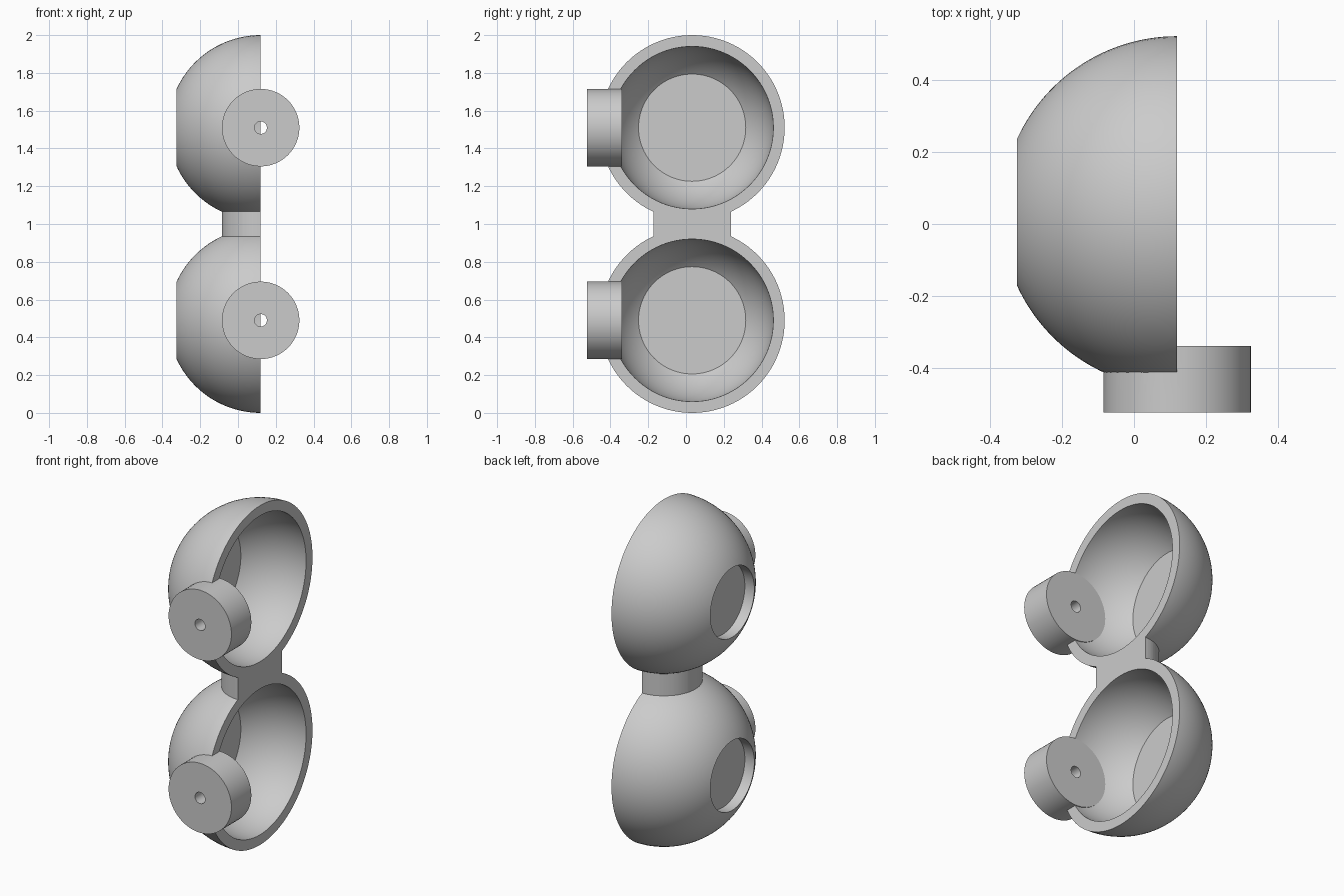
import bpy
import bmesh
from math import sqrt, sin, cos, pi, radians
from mathutils import Matrix, Vector

cube = bpy.data.objects.get("Cube")
if cube:
    bpy.data.objects.remove(cube, do_unlink=True)

RIM_X, MID_Y = 0.12, 0.0325      # plane of the rims, depth of the bowl centres
OUTER, INNER = 0.49, 0.43        # bowl radii
HEIGHTS = {"lower": 0.49, "upper": 1.51}
BOSS_R, BORE_R = 0.205, 0.033
FLOOR_IN, FLOOR_OUT = 0.323, 0.383   # depths of the bowl floor, inside and in the recess

grey = bpy.data.materials.new("plain_grey")
grey.use_nodes = True
colour = (0.6, 0.6, 0.6, 1)
grey.diffuse_color = colour
grey.node_tree.nodes["Principled BSDF"].inputs["Base Color"].default_value = colour


def finish(name, bm):
    bmesh.ops.recalc_face_normals(bm, faces=bm.faces[:])
    mesh = bpy.data.meshes.new(name)
    bm.to_mesh(mesh)
    bm.free()
    mesh.materials.append(grey)
    obj = bpy.data.objects.new(name, mesh)
    bpy.context.collection.objects.link(obj)
    return obj


def arc(radius, r_from, r_to, steps=28):
    """Points (depth, distance from axis) along a circle, between two distances."""
    from_a, to_a = [Vector((sqrt(radius**2 - r**2), r)).angle_signed(Vector((1, 0)))
                    for r in (r_from, r_to)]
    return [(radius * cos(from_a + (to_a - from_a) * i / steps),
             radius * sin(from_a + (to_a - from_a) * i / steps)) for i in range(steps + 1)]


def make_bowl(name, z):
    # Lathed shell with a flat floor and a round recess behind it
    points = [(FLOOR_IN, 0)] + arc(INNER, sqrt(INNER**2 - FLOOR_IN**2), INNER)
    points += arc(OUTER, OUTER, BOSS_R) + [(FLOOR_OUT, BOSS_R), (FLOOR_OUT, 0)]
    bm = bmesh.new()
    verts = [bm.verts.new((RIM_X - d, MID_Y, z + r)) for d, r in points]
    edges = [bm.edges.new(pair) for pair in zip(verts, verts[1:])]
    bmesh.ops.spin(bm, geom=verts + edges, cent=(RIM_X, MID_Y, z), axis=(1, 0, 0),
                   angle=2 * pi, steps=96)
    bmesh.ops.remove_doubles(bm, verts=bm.verts[:], dist=0.0001)
    return finish(name, bm)


def make_rod(name, radius, y0, y1, z):
    # Cylinder lying along y
    bm = bmesh.new()
    place = Matrix.Translation((RIM_X, (y0 + y1) / 2, z)) @ Matrix.Rotation(pi / 2, 4, "X")
    bmesh.ops.create_cone(bm, cap_ends=True, segments=64, radius1=radius, radius2=radius,
                          depth=y1 - y0, matrix=place)
    return finish(name, bm)


def make_neck():
    # Upright half cylinder, flat on the rim side
    bm = bmesh.new()
    ring = [bm.verts.new((RIM_X - BOSS_R * sin(pi * i / 32),
                          MID_Y + BOSS_R * cos(pi * i / 32), 0.932)) for i in range(33)]
    base = bm.faces.new(ring)
    top = bmesh.ops.extrude_face_region(bm, geom=[base])["geom"]
    bmesh.ops.translate(bm, vec=(0, 0, 0.136),
                        verts=[v for v in top if isinstance(v, bmesh.types.BMVert)])
    return finish("neck", bm)


def combine(body, tool, operation):
    mod = body.modifiers.new(tool.name, "BOOLEAN")
    mod.operation, mod.object, mod.solver = operation, tool, "EXACT"
    with bpy.context.temp_override(object=body, active_object=body):
        bpy.ops.object.modifier_apply(modifier=mod.name)
    bpy.data.objects.remove(tool, do_unlink=True)


# Two bowls joined by the neck, each with a drilled boss at the front
body = make_bowl("twin_bowl_body", HEIGHTS["lower"])
combine(body, make_neck(), "UNION")
combine(body, make_bowl("upper_bowl", HEIGHTS["upper"]), "UNION")
for level, z in HEIGHTS.items():
    combine(body, make_rod(level + "_boss", BOSS_R, -0.525, -0.34, z), "UNION")
    combine(body, make_rod(level + "_bore", BORE_R, -0.6, -0.25, z), "DIFFERENCE")

bpy.ops.object.select_all(action="DESELECT")
body.select_set(True)
bpy.context.view_layer.objects.active = body
bpy.ops.object.shade_smooth_by_angle(angle=radians(30))
